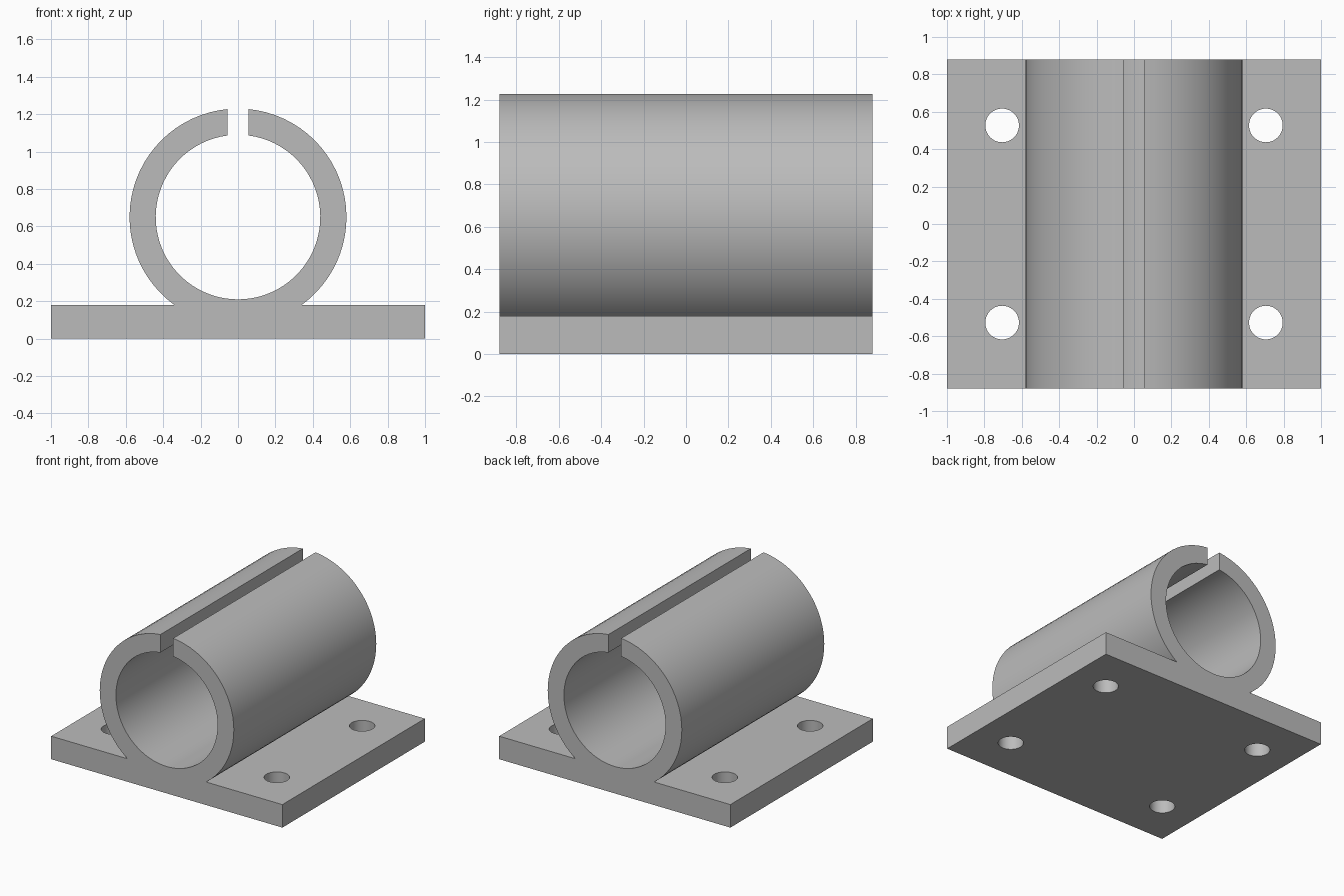
import bpy
import bmesh
from math import sin, cos, asin, pi, sqrt
from mathutils import Matrix

cube = bpy.data.objects.get("Cube")
if cube:
    bpy.data.objects.remove(cube, do_unlink=True)

HALF_X, HALF_Y, PLATE_H = 1.0, 0.88, 0.18
AXIS_Z, R_OUT, R_IN = 0.65, 0.58, 0.44
SLOT = 0.055
HOLE_X, HOLE_Y, HOLE_R = 0.705, 0.527, 0.09

grey = bpy.data.materials.new("plain_grey")
grey.use_nodes = True
grey.diffuse_color = (0.5, 0.5, 0.5, 1)
grey.node_tree.nodes["Principled BSDF"].inputs["Base Color"].default_value = (0.5, 0.5, 0.5, 1)


def add_object(name, bm):
    bmesh.ops.recalc_face_normals(bm, faces=bm.faces)
    mesh = bpy.data.meshes.new(name)
    bm.to_mesh(mesh)
    bm.free()
    mesh.materials.append(grey)
    obj = bpy.data.objects.new(name, mesh)
    bpy.context.collection.objects.link(obj)
    return obj


def arc(radius, start, end, steps):
    """Points round the tube axis; angles run from the top towards +x."""
    angles = [start + (end - start) * i / steps for i in range(steps + 1)]
    return [(radius * sin(a), AXIS_Z + radius * cos(a)) for a in angles]


# Clamp body: base plate and split tube share one extruded profile
foot = pi - asin(sqrt(R_OUT**2 - (AXIS_Z - PLATE_H)**2) / R_OUT)
gap_out, gap_in = asin(SLOT / R_OUT), asin(SLOT / R_IN)
profile = [(-HALF_X, 0), (HALF_X, 0), (HALF_X, PLATE_H)]
profile += arc(R_OUT, foot, gap_out, 28)
profile += arc(R_IN, gap_in, 2 * pi - gap_in, 72)
profile += arc(R_OUT, -gap_out, -foot, 28)
profile += [(-HALF_X, PLATE_H)]

bm = bmesh.new()
face = bm.faces.new([bm.verts.new((x, -HALF_Y, z)) for x, z in profile])
ext = bmesh.ops.extrude_face_region(bm, geom=[face])
moved = [v for v in ext["geom"] if isinstance(v, bmesh.types.BMVert)]
bmesh.ops.translate(bm, verts=moved, vec=(0, 2 * HALF_Y, 0))
body = add_object("tube_clamp_body", bm)

# Four screw holes through the plate
bm = bmesh.new()
for sx in (-1, 1):
    for sy in (-1, 1):
        bmesh.ops.create_cone(
            bm, cap_ends=True, segments=48, radius1=HOLE_R, radius2=HOLE_R,
            depth=PLATE_H * 2,
            matrix=Matrix.Translation((sx * HOLE_X, sy * HOLE_Y, PLATE_H / 2)))
cutter = add_object("screw_hole_cutter", bm)
cutter.hide_render = True

holes = body.modifiers.new("screw_holes", "BOOLEAN")
holes.operation = "DIFFERENCE"
holes.solver = "EXACT"
holes.object = cutter

bpy.ops.object.select_all(action="DESELECT")
body.select_set(True)
bpy.context.view_layer.objects.active = body
bpy.ops.object.modifier_apply(modifier=holes.name)
bpy.data.objects.remove(cutter, do_unlink=True)
bpy.ops.object.shade_smooth_by_angle(angle=pi / 6)
